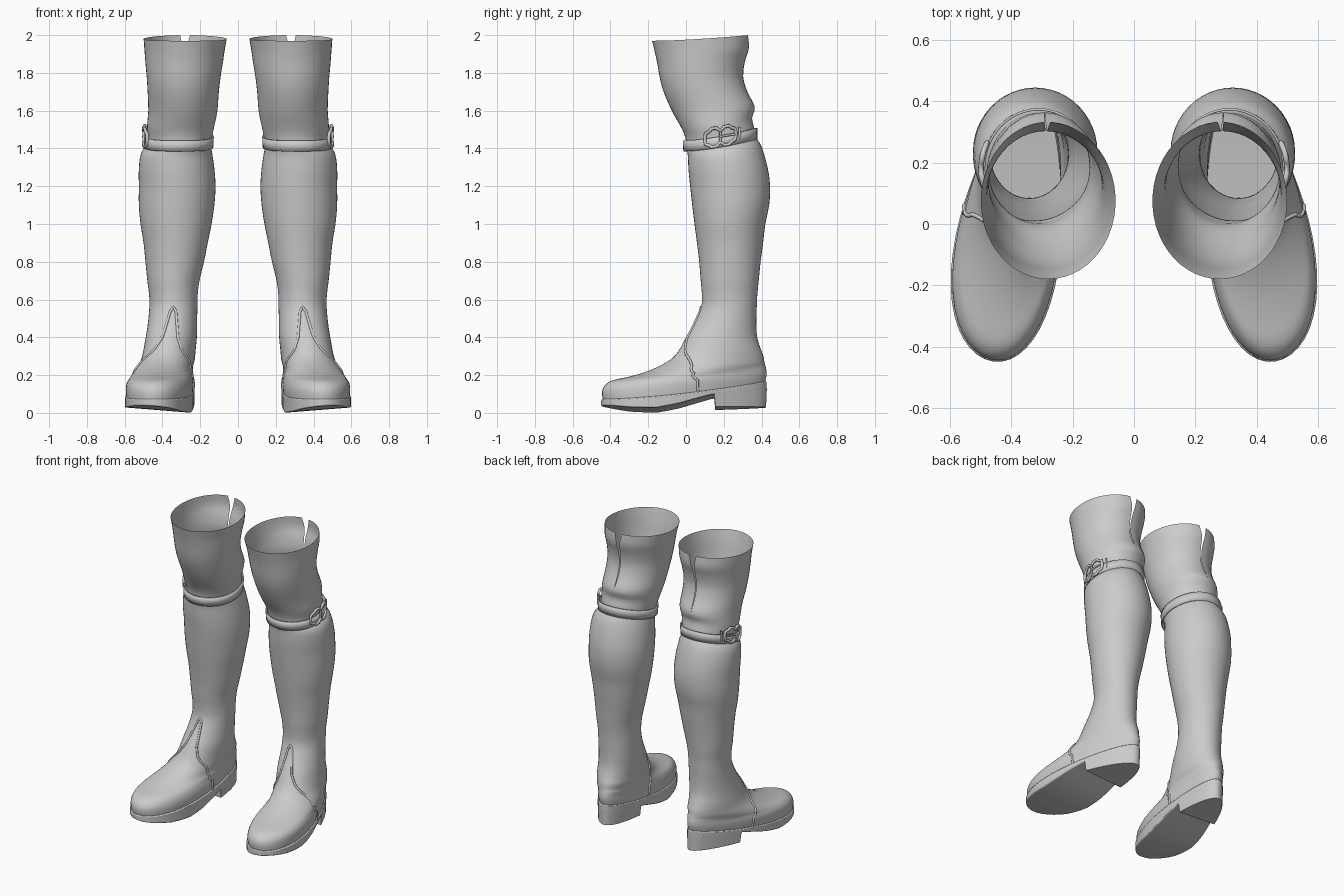
import bpy, bmesh, math
from math import pi, sin, cos

if "Cube" in bpy.data.objects:
    bpy.data.objects.remove(bpy.data.objects["Cube"])

N = 48

# Ring: z front, z back, y front, y back, x front, x back, half width front, half width back, slit angle
FOOT = [
    (.065, .16, -.44, .418, .445, .33, .203, .125, 0),
    (.11, .19, -.445, .425, .445, .33, .205, .13, 0),
    (.145, .21, -.43, .427, .445, .33, .20, .13, 0),
    (.172, .23, -.39, .425, .44, .33, .185, .13, 0),
    (.192, .25, -.30, .42, .43, .33, .175, .13, 0),
    (.222, .27, -.20, .415, .415, .335, .16, .13, 0),
    (.27, .30, -.10, .41, .39, .335, .15, .13, 0),
    (.32, .34, -.045, .395, .375, .34, .145, .13, 0),
    (.40, .40, .0, .377, .36, .34, .14, .13, 0),
    (.48, .48, .045, .372, .35, .34, .13, .13, 0),
    (.56, .57, .08, .375, .342, .342, .127, .127, 0)]


def leg(zf, zb, yf, yb, x, w, g=0):
    return (zf, zb, yf, yb, x, x, w, w, g)


LEG = [
    leg(.63, .63, .084, .378, .342, .129), leg(.7, .7, .078, .385, .342, .138),
    leg(.8, .8, .07, .395, .335, .155), leg(.9, .9, .058, .408, .33, .17),
    leg(1.0, 1.0, .045, .42, .328, .188), leg(1.1, 1.1, .033, .44, .325, .2),
    leg(1.2, 1.2, .022, .445, .322, .203), leg(1.29, 1.30, .013, .432, .325, .2),
    leg(1.36, 1.41, .01, .4, .325, .188), leg(1.40, 1.465, .004, .367, .312, .167),
    leg(1.45, 1.505, -.002, .362, .306, .17), leg(1.50, 1.56, -.02, .35, .303, .178),
    leg(1.59, 1.62, -.07, .364, .292, .183), leg(1.69, 1.70, -.115, .325, .29, .188, .012),
    leg(1.77, 1.78, -.138, .303, .288, .195, .014), leg(1.85, 1.86, -.152, .312, .285, .205, .022),
    leg(1.91, 1.93, -.165, .333, .283, .212, .05), leg(1.97, 2.0, -.18, .33, .28, .22, .12)]
ROWS = FOOT + LEG


def row_at(rows, u):
    """Smooth interpolation between rings."""
    i = min(int(u), len(rows) - 2)
    t = u - i
    a, b, c, d = (rows[max(0, min(len(rows) - 1, i + k))] for k in (-1, 0, 1, 2))
    return [q + .5 * t * (r - p + t * (2 * p - 5 * q + 4 * r - s + t * (3 * (q - r) + s - p)))
            for p, q, r, s in zip(a, b, c, d)]


def point(row, th):
    """Point on a ring; angle 0 is the back, pi the toe side."""
    zf, zb, yf, yb, xf, xb, wf, wb, g = row
    s = max(0, (1 + cos(th)) / 2)
    return (xf + (xb - xf) * s ** 1.5 + (wf + (wb - wf) * s) * sin(th),
            yf + (yb - yf) * s, zf + (zb - zf) * s ** 1.6)


def make(name, verts, faces, solid=0, bevel=0):
    me = bpy.data.meshes.new(name)
    me.from_pydata(verts, [], faces)
    bm = bmesh.new()
    bm.from_mesh(me)
    bmesh.ops.remove_doubles(bm, verts=bm.verts, dist=1e-4)
    bmesh.ops.recalc_face_normals(bm, faces=bm.faces)
    bm.to_mesh(me)
    bm.free()
    ob = bpy.data.objects.new(name, me)
    bpy.context.collection.objects.link(ob)
    if solid:
        m = ob.modifiers.new("thickness", 'SOLIDIFY')
        m.thickness, m.offset = solid, 1
    if bevel:
        m = ob.modifiers.new("bevel", 'BEVEL')
        m.width, m.segments, m.angle_limit = bevel, 2, math.radians(50)
    ob.modifiers.new("pair", 'MIRROR').use_mirror_merge = False
    bpy.ops.object.select_all(action='DESELECT')
    ob.select_set(True)
    bpy.context.view_layer.objects.active = ob
    bpy.ops.object.shade_smooth_by_angle(angle=math.radians(40))
    return ob


def loft(name, rows, steps, solid=0):
    verts, faces = [], []
    count = (len(rows) - 1) * steps + 1
    for k in range(count):
        r = row_at(rows, k / steps)
        g = max(0, r[8])
        verts += [point(r, g + (2 * pi - 2 * g) * i / N) for i in range(N + 1)]
    for k in range(count - 1):
        for i in range(N):
            a = k * (N + 1) + i
            faces.append((a, a + 1, a + N + 2, a + N + 1))
    return make(name, verts, faces, solid)


def slab(name, outline, top, bottom, shrink=1.0, bevel=0):
    """Solid between two height functions, capped with strips across the outline."""
    n = len(outline)
    cx = sum(p[0] for p in outline) / n
    cy = sum(p[1] for p in outline) / n
    low = [(cx + (x - cx) * shrink, cy + (y - cy) * shrink) for x, y in outline]
    verts = [(x, y, top(x, y)) for x, y in outline] + [(x, y, bottom(x, y)) for x, y in low]
    faces = [(i, (i + 1) % n, n + (i + 1) % n, n + i) for i in range(n)]
    for o in (0, n):
        for i in range((n - 1) // 2):
            f = (o + i, o + i + 1, o + n - 2 - i, o + n - 1 - i)
            faces.append(tuple(dict.fromkeys(f)))
    return make(name, verts, faces, 0, bevel)


def tube(name, pts, r, closed=False):
    """Round cord through points, made once per boot."""
    for side, sx in (("right", 1), ("left", -1)):
        cu = bpy.data.curves.new(name, 'CURVE')
        cu.dimensions, cu.bevel_depth, cu.bevel_resolution = '3D', r, 2
        sp = cu.splines.new('POLY')
        sp.points.add(len(pts) - 1)
        for q, p in zip(sp.points, pts):
            q.co = (sx * p[0], p[1], p[2], 1)
        sp.use_cyclic_u = closed
        sp.use_smooth = True
        bpy.context.collection.objects.link(bpy.data.objects.new(name + "_" + side, cu))


# Boot upper: foot, calf and flared cuff with a slit at the back
loft("boot_upper", ROWS, 3)

# Sole following the foot outline, rolled slightly outward
SOLE = (0, 0, -.45, .428, .445, .33, .212, .132, 0)
LOW = [(-.46, .037), (-.3, .018), (-.16, .014), (-.05, .035), (.13, .088), (.43, .128)]


def sole_top(x, y):
    s = max(0, (y + .45) / .88)
    return .073 + .095 * s ** 1.6


def sole_low(x, y):
    for (a, p), (b, q) in zip(LOW, LOW[1:]):
        if y <= b:
            break
    return p + (q - p) * (y - a) / (b - a) + .08 * (x - .43)


slab("sole", [point(SOLE, 2 * pi * (i + .5) / N)[:2] for i in range(N)],
     sole_top, sole_low, bevel=.006)

# Stacked heel under the rear of the sole
slab("heel", [point(SOLE, -1.2 + 2.4 * i / 24)[:2] for i in range(25)],
     lambda x, y: sole_low(x, y) + .012,
     lambda x, y: .022 + .03 * (y - .15) + .06 * (x - .36), .96, bevel=.004)

# Raised vamp seam: tongue at the shin, running down each side to the arch
PATH = [(0, 1.75), (2, 1.72), (4, 1.52), (5.5, 1.2), (6.5, .85), (7.3, .5), (8, .3), (9, .2), (9.7, .12), (10, 0)]
seam = []
for (u, a), (v, b) in zip(PATH, PATH[1:]):
    seam += [point(row_at(ROWS, u + (v - u) * k / 5), pi - a - (b - a) * k / 5) for k in range(5)]
other = []
for (u, a), (v, b) in zip(PATH, PATH[1:]):
    other += [point(row_at(ROWS, u + (v - u) * k / 5), pi + a + (b - a) * k / 5) for k in range(5)]
tip = [point(row_at(ROWS, 10), pi)]
tube("vamp_seam", seam + tip + other[::-1], .007)

# Strap below the knee
STRAP = [leg(1.385, 1.448, -.006, .37, .313, .174), leg(1.442, 1.508, -.009, .37, .311, .175)]
loft("knee_strap", STRAP, 2, .008)


# Buckle: scalloped frame, centre bar and prong, bent around the strap
def on_strap(y, z, lift=.012):
    c = max(-1, min(1, (y - .182) / .188))
    return (.312 + (.175 + lift) * math.sqrt(1 - c * c), y, 1.463 + z + .17 * (y - .182))


HALF = [(0, .03), (.02, .048), (.045, .05), (.06, .036), (.078, .03), (.082, .012)]
top = [(-a, b) for a, b in HALF[:0:-1]] + HALF
frame = top + [(a, -b) for a, b in top[::-1]]
tube("buckle_frame", [on_strap(.182 + a, b) for a, b in frame], .009, True)
tube("buckle_bar", [on_strap(.182, -.032), on_strap(.182, .032)], .007)
tube("buckle_prong", [on_strap(.182 + a, 0, .016) for a in (0, .04, .08)], .006)

# Loose strap end with keeper loop behind the buckle
tube("strap_keeper", [on_strap(.285, b, .01) for b in (-.034, .034)], .007)
